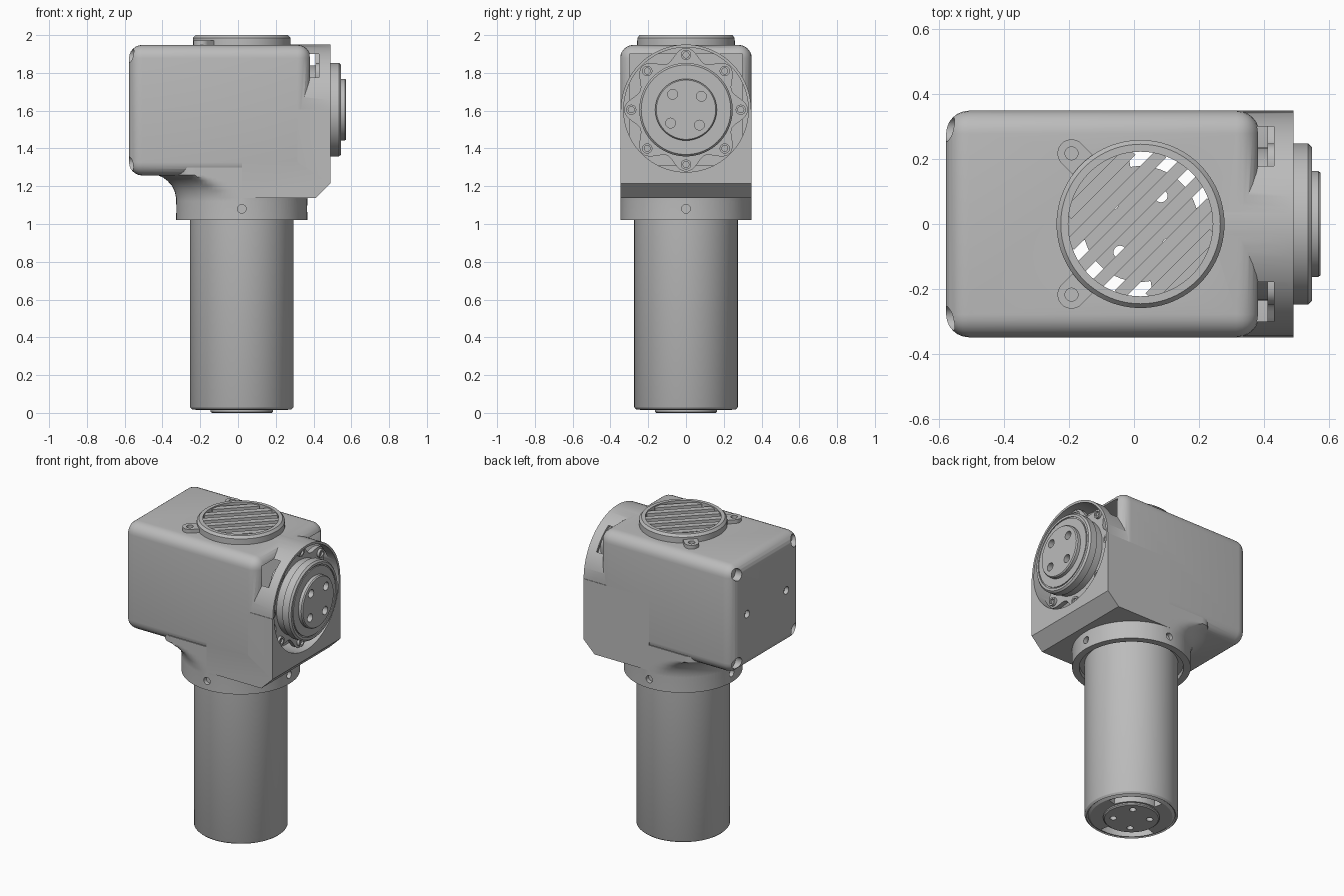
import bpy, bmesh
from math import sin, cos, pi, radians, sqrt
from mathutils import Matrix, Vector

cube = bpy.data.objects.get("Cube")
if cube:
    bpy.data.objects.remove(cube, do_unlink=True)

grey = bpy.data.materials.new("machined_grey")
grey.use_nodes = True
grey.diffuse_color = (0.5, 0.5, 0.5, 1)
grey.node_tree.nodes["Principled BSDF"].inputs["Base Color"].default_value = (0.5, 0.5, 0.5, 1)

AX = 0.02     # x of the vertical axis
HZ = 1.605    # height of the horizontal axis
W = 0.348     # half width of the housing
TURN_X = Matrix.Rotation(pi / 2, 4, 'Y')    # local z becomes +x
TURN_Y = Matrix.Rotation(-pi / 2, 4, 'X')   # local z becomes +y


def finish(name, bm, matrix=Matrix()):
    bmesh.ops.recalc_face_normals(bm, faces=bm.faces)
    bmesh.ops.transform(bm, matrix=matrix, verts=bm.verts)
    mesh = bpy.data.meshes.new(name)
    bm.to_mesh(mesh)
    bm.free()
    mesh.materials.append(grey)
    ob = bpy.data.objects.new(name, mesh)
    bpy.context.collection.objects.link(ob)
    return ob


def box(name, lo, hi, bevel=0):
    bm = bmesh.new()
    lo, hi = Vector(lo), Vector(hi)
    size = Matrix.Diagonal((*(hi - lo), 1))
    bmesh.ops.create_cube(bm, size=1, matrix=Matrix.Translation((lo + hi) / 2) @ size)
    if bevel:
        bmesh.ops.bevel(bm, geom=bm.edges[:], offset=bevel, segments=6, profile=0.5, affect='EDGES')
    return finish(name, bm)


def cylinder(name, r, start, length, turn=Matrix(), seg=64):
    bm = bmesh.new()
    bmesh.ops.create_cone(bm, cap_ends=True, segments=seg, radius1=r, radius2=r, depth=length,
                          matrix=Matrix.Translation((0, 0, length / 2)))
    return finish(name, bm, Matrix.Translation(start) @ turn)


def lathe(name, profile, origin, turn=Matrix(), closed=False, seg=96):
    """Spin (radius, height) points; closed joins last point to first."""
    bm = bmesh.new()
    vs = [bm.verts.new((r, 0, h)) for r, h in profile]
    es = [bm.edges.new(p) for p in zip(vs, vs[1:])]
    if closed:
        es.append(bm.edges.new((vs[-1], vs[0])))
    bmesh.ops.spin(bm, geom=vs + es, axis=(0, 0, 1), cent=(0, 0, 0), angle=2 * pi,
                   steps=seg, use_merge=True)
    bmesh.ops.remove_doubles(bm, verts=bm.verts, dist=1e-5)
    return finish(name, bm, Matrix.Translation(origin) @ turn)


def prism(name, outline, height, origin, turn=Matrix()):
    bm = bmesh.new()
    face = bm.faces.new([bm.verts.new((x, y, 0)) for x, y in outline])
    new = bmesh.ops.extrude_face_region(bm, geom=[face])["geom"]
    bmesh.ops.translate(bm, vec=(0, 0, height), verts=[g for g in new if isinstance(g, bmesh.types.BMVert)])
    return finish(name, bm, Matrix.Translation(origin) @ turn)


def combine(ob, tools, operation):
    for tool in tools:
        tool.hide_render = True
        mod = ob.modifiers.new("cut", 'BOOLEAN')
        mod.operation, mod.solver, mod.object = operation, 'EXACT', tool
    dg = bpy.context.evaluated_depsgraph_get()
    mesh = bpy.data.meshes.new_from_object(ob.evaluated_get(dg))
    ob.modifiers.clear()
    ob.data = mesh
    for tool in tools:
        bpy.data.objects.remove(tool, do_unlink=True)


def polar(r, deg):
    return r * cos(radians(deg)), r * sin(radians(deg))


# Housing: rounded box, end ring, square lower block, flared neck
housing = box("housing", (-0.577, -W, 1.257), (0.385, W, 1.948), 0.07)
end_ring = cylinder("end_ring", 0.345, (0.2, 0, HZ), 0.29, TURN_X, 128)
block = prism("lower_block", [(0.02, 1.137), (0.41, 1.137), (0.49, 1.215), (0.49, HZ), (0.02, HZ)],
              2 * W, (0, W, 0), Matrix.Rotation(pi / 2, 4, 'X'))
flare = lathe("flare", [(0, 1.1), (0.346, 1.1), (0.348, 1.14), (0.356, 1.175), (0.372, 1.205),
                        (0.395, 1.23), (0.42, 1.248), (0.45, 1.26), (0.45, 1.3), (0, 1.3)], (AX, 0, 0))
for v in flare.data.vertices:
    v.co.y = max(-0.347, min(0.347, v.co.y))
neck = cylinder("neck", 0.347, (AX, 0, 1.022), 0.2, seg=128)
combine(housing, [end_ring, block, flare, neck], 'UNION')

# Hollow inside, openings, corner scoops and screw holes
cuts = [box("cavity", (-0.53, -0.3, 1.31), (0.43, 0.3, 1.9)),
        cylinder("end_bore", 0.33, (0.35, 0, HZ), 0.3, TURN_X, 96),
        cylinder("neck_bore", 0.305, (AX, 0, 0.9), 0.5, seg=96),
        cylinder("top_bore", 0.225, (AX, 0, 1.8), 0.3, seg=96)]
for sy in (-1, 1):
    cuts.append(cylinder("rear_hole", 0.024, (-0.7, sy * 0.2, HZ), 0.15, TURN_X, 24))
    for sz in (-1, 1):
        cuts.append(cylinder("scoop", 0.037, (-0.7, sy * 0.29, HZ + sz * 0.285), 0.17, TURN_X, 32))
    cuts.append(cylinder("neck_hole", 0.023, (AX, sy * 0.34 - 0.02, 1.08), 0.04, TURN_Y, 24))
    cuts.append(cylinder("neck_hole", 0.023, (AX + sy * 0.34 - 0.02, 0, 1.08), 0.04, TURN_X, 24))
combine(housing, cuts, 'DIFFERENCE')

# Vertical tube and the flange that holds it in the neck
tube = lathe("tube", [(0.25, 0.03), (0.262, 0.018), (0.273, 0.028), (0.274, 0.03), (0.274, 1.25), (0.25, 1.25)],
             (AX, 0, 0), closed=True)
tube_flange = lathe("tube_flange", [(0.26, 1.05), (0.307, 1.05), (0.307, 1.09), (0.26, 1.09)],
                    (AX, 0, 0), closed=True)

# Tube foot with raised hub, bolt holes and two curved slots
foot = lathe("tube_foot", [(0, 0), (0.158, 0), (0.165, 0.006), (0.165, 0.014), (0.24, 0.014),
                           (0.255, 0.024), (0.255, 0.06), (0, 0.06)], (AX, 0, 0))
cuts = []
for k in range(4):
    x, y = polar(0.107, 54 + 90 * k)
    cuts.append(cylinder("bolt_hole", 0.02, (AX + x, y, -0.1), 0.3, seg=24))
for mid in (58, 238):
    arc = [mid - 42 + 6 * i for i in range(15)]
    cuts.append(prism("slot", [polar(0.235, a) for a in arc] + [polar(0.178, a) for a in arc[::-1]],
                      0.3, (AX, 0, -0.1)))
combine(foot, cuts, 'DIFFERENCE')

# Round top grille: rim, diagonal slats, two mounting ears
rim = lathe("grille_rim", [(0.222, 1.94), (0.258, 1.94), (0.258, 1.985), (0.245, 2.0), (0.222, 2.0)],
            (AX, 0, 0), closed=True)
for i in range(6):
    d = (i - 2.5) * 0.072
    half = sqrt(0.228 ** 2 - d ** 2)
    slat = box("grille_slat", (-half, d - 0.019, 1.965), (half, d + 0.019, 1.992))
    slat.data.transform(Matrix.Translation((AX, 0, 0)) @ Matrix.Rotation(pi / 4, 4, 'Z'))
for sy in (-1, 1):
    centre = Vector((-0.192, sy * 0.217, 1.94))
    ear = cylinder("grille_ear", 0.043, centre, 0.032, seg=40)
    to_rim = (Vector((AX, 0, 1.94)) - centre).normalized()
    side = Vector((-to_rim.y, to_rim.x, 0)) * 0.043
    a, b = centre + side, centre - side
    web = prism("web", [(p.x, p.y) for p in (a, a + to_rim * 0.07, b + to_rim * 0.07, b)], 0.032, (0, 0, 1.94))
    combine(ear, [web], 'UNION')
    combine(ear, [cylinder("ear_hole", 0.02, centre + Vector((0, 0, 0.01)), 0.1, seg=24)], 'DIFFERENCE')

# Output drive on the end, with four bolt holes
drive = lathe("output_drive", [(0, 0.36), (0.235, 0.36), (0.235, 0.485), (0.247, 0.49), (0.247, 0.535),
                               (0.237, 0.546), (0.222, 0.546), (0.222, 0.54), (0.215, 0.54), (0.215, 0.546),
                               (0.163, 0.546), (0.163, 0.566), (0.157, 0.573), (0, 0.573)], (0, 0, HZ), TURN_X)
cuts = []
for k in range(4):
    y, z = polar(0.108, 41 + 90 * k)
    cuts.append(cylinder("bolt_hole", 0.026, (0.535, y, HZ + z), 0.1, TURN_X, 24))
combine(drive, cuts, 'DIFFERENCE')

# Scalloped mounting flange with eight socket screws
outline = [polar(0.295 + 0.033 * cos(8 * radians(a)), a) for a in range(0, 360, 3)]
flange = prism("scalloped_flange", outline, 0.03, (0.41, 0, HZ), TURN_X)
for k in range(8):
    y, z = polar(0.29, 45 * k)
    lathe("flange_screw", [(0, 0), (0.027, 0), (0.027, 0.022), (0.016, 0.022), (0.016, 0.01), (0, 0.01)],
          (0.435, y, HZ + z), TURN_X, seg=24)

# Smooth shading with sharp corners kept
bpy.ops.object.select_all(action='DESELECT')
for ob in bpy.context.collection.objects:
    if ob.type == 'MESH' and grey.name in ob.data.materials:
        ob.select_set(True)
bpy.context.view_layer.objects.active = housing
bpy.ops.object.shade_smooth_by_angle(angle=radians(30))
